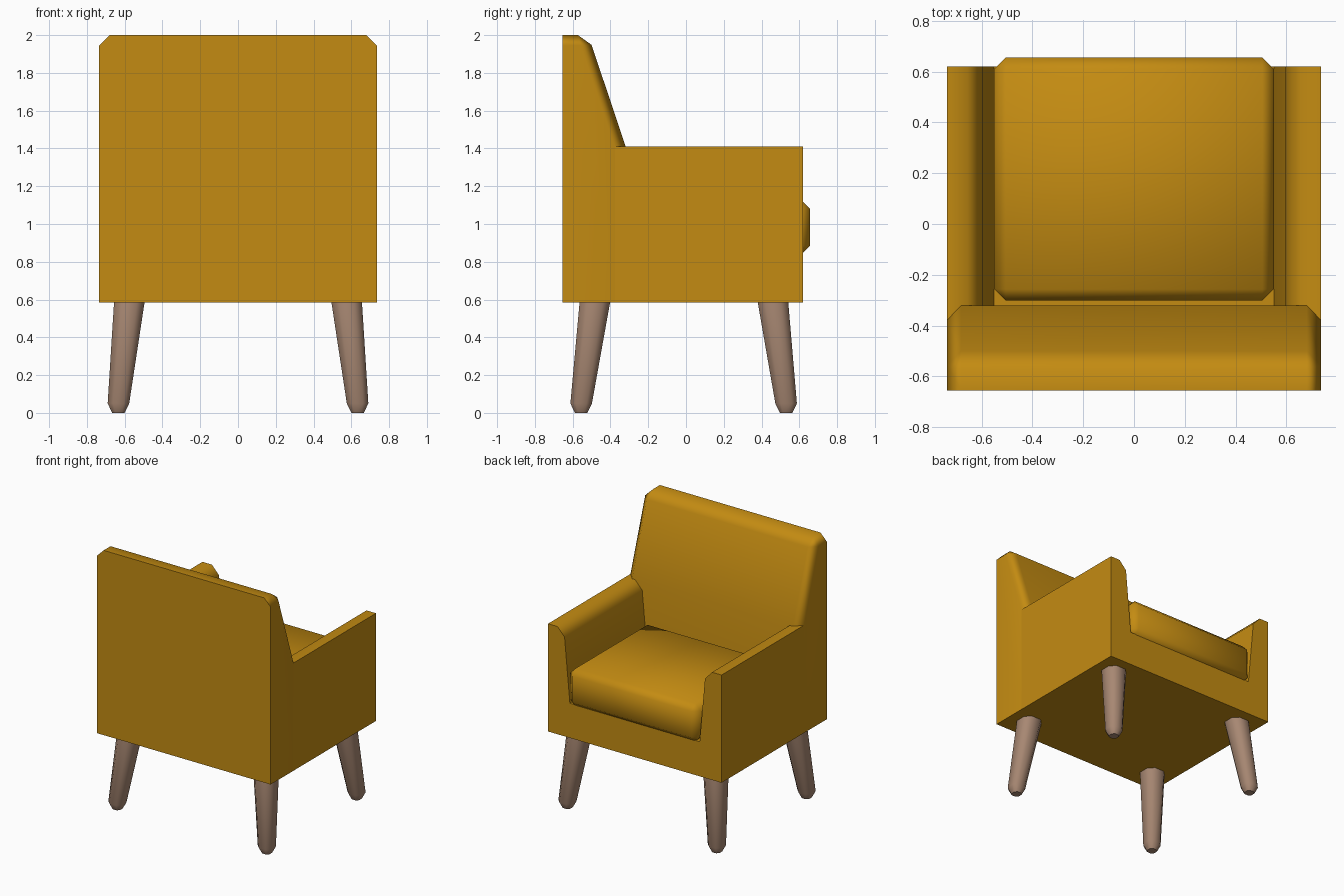
import bpy
import bmesh
import math

old = bpy.data.objects.get("Cube")
if old:
    bpy.data.objects.remove(old, do_unlink=True)


def make_material(name, colour):
    mat = bpy.data.materials.new(name)
    mat.use_nodes = True
    mat.diffuse_color = (*colour, 1)
    mat.node_tree.nodes["Principled BSDF"].inputs["Base Color"].default_value = (*colour, 1)
    return mat


fabric = make_material("mustard fabric", (0.55, 0.26, 0.006))
wood = make_material("pale brown wood", (0.39, 0.245, 0.17))


def finish(bm, name, mat, weighted=False):
    """Turn a bmesh into a shaded object."""
    bmesh.ops.recalc_face_normals(bm, faces=bm.faces[:])
    mesh = bpy.data.meshes.new(name)
    bm.to_mesh(mesh)
    bm.free()
    mesh.materials.append(mat)
    obj = bpy.data.objects.new(name, mesh)
    bpy.context.collection.objects.link(obj)
    bpy.ops.object.select_all(action='DESELECT')
    obj.select_set(True)
    bpy.context.view_layer.objects.active = obj
    bpy.ops.object.shade_smooth_by_angle(angle=math.radians(50))
    if weighted:
        mod = obj.modifiers.new("Weighted normals", 'WEIGHTED_NORMAL')
        mod.keep_sharp = True
    return obj


def loft(rings):
    """Skin a list of equal closed rings and cap both ends."""
    bm = bmesh.new()
    loops = [[bm.verts.new(p) for p in ring] for ring in rings]
    n = len(loops[0])
    for a, b in zip(loops, loops[1:]):
        for i in range(n):
            j = (i + 1) % n
            bm.faces.new((a[i], a[j], b[j], b[i]))
    bm.faces.new(loops[0][::-1])
    bm.faces.new(loops[-1])
    return bm


HALF, BASE, ARM, TOP = 0.735, 0.585, 1.41, 2.0
BACK, BACK_FRONT, FRONT = -0.655, -0.32, 0.62

# Seat base and both arms: one U-shaped profile run front to back
half_profile = [(HALF, BASE), (HALF, ARM), (0.655, ARM), (0.595, 1.345), (0.55, 0.85)]
profile = half_profile + [(-x, z) for x, z in reversed(half_profile)]
bm = loft([[(x, y, z) for x, z in profile] for y in (BACK_FRONT - 0.056, FRONT)])
finish(bm, "seat_base_and_arms", fabric, weighted=True)

# Backrest: sloped side profile, chamfered on its front and top edges
side = [(BACK, BASE), (BACK_FRONT, BASE), (BACK_FRONT, ARM), (-0.517, TOP), (BACK, TOP)]
bm = loft([[(x, y, z) for y, z in side] for x in (-HALF, HALF)])


def is_chamfered(edge):
    a, b = (v.co for v in edge.verts)
    if max(a.y, b.y) < BACK + 0.01 or max(a.z, b.z) < BASE + 0.01:
        return False
    crosswise = abs(a.x - b.x) > 0.1
    return not crosswise or a.z > ARM + 0.1


bmesh.ops.bevel(bm, geom=[e for e in bm.edges if is_chamfered(e)],
                offset=0.055, segments=1, affect='EDGES')
finish(bm, "backrest", fabric, weighted=True)

# Loose seat cushion with soft chamfered edges
bm = bmesh.new()
bmesh.ops.create_cube(bm, size=1)
bmesh.ops.scale(bm, vec=(1.1, 0.957, 0.29), verts=bm.verts[:])
bmesh.ops.translate(bm, vec=(0, 0.177, 0.983), verts=bm.verts[:])
bmesh.ops.bevel(bm, geom=bm.edges[:], offset=0.045, segments=1, affect='EDGES')
finish(bm, "seat_cushion", fabric)


# Splayed, tapered legs with chamfered square sections
def leg_ring(cx, cy, z, r):
    f = r * 0.5
    corners = [(r, -f), (r, f), (f, r), (-f, r), (-r, f), (-r, -f), (-f, -r), (f, -r)]
    return [(cx + x, cy + y, z) for x, y in corners]


for end, top_y, foot_y in (("front", 0.46, 0.53), ("rear", -0.482, -0.555)):
    for label, s in (("left", 1), ("right", -1)):
        bm = loft([leg_ring(s * 0.633, foot_y, 0, 0.033),
                   leg_ring(s * 0.633, foot_y, 0.05, 0.057),
                   leg_ring(s * 0.575, top_y, BASE + 0.005, 0.081)])
        finish(bm, f"{end}_{label}_leg", wood)
